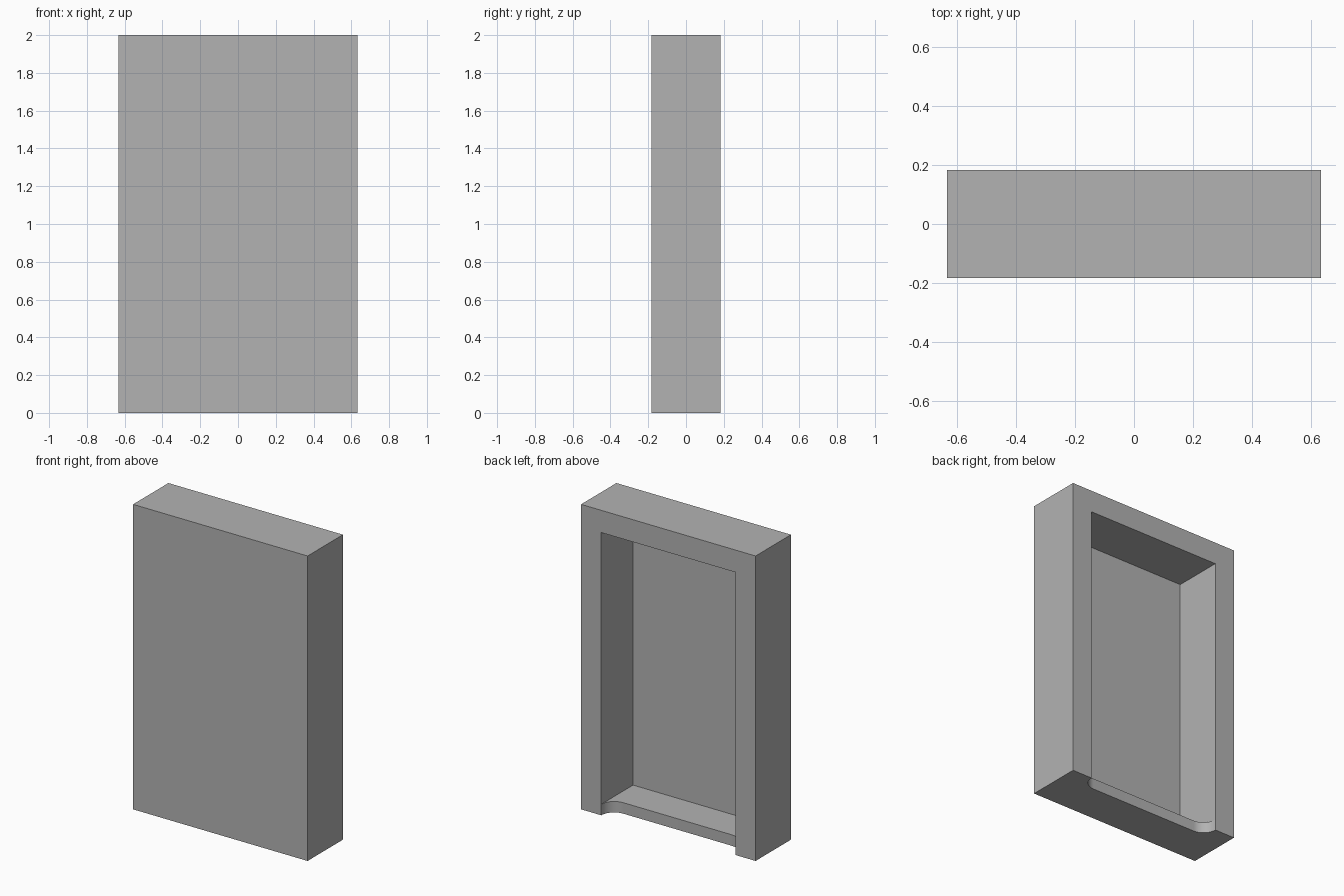
import bpy, bmesh, math

if "Cube" in bpy.data.objects:
    bpy.data.objects.remove(bpy.data.objects["Cube"], do_unlink=True)

WIDTH, DEPTH, HEIGHT = 1.266, 0.366, 2.0
BORDER, PANEL, SILL = 0.146, 0.036, 0.072   # rim width, front thickness, floor height
TOE = 0.094                                 # toe notch depth and corner radius
HALF_X, BACK = WIDTH / 2, DEPTH / 2
OPEN_X = HALF_X - BORDER

grey = bpy.data.materials.new("plain grey")
grey.use_nodes = True
grey.diffuse_color = (0.45, 0.45, 0.45, 1)
grey.node_tree.nodes["Principled BSDF"].inputs["Base Color"].default_value = grey.diffuse_color


def prism(name, outline, bottom, top):
    """Extrude a plan outline upward between two heights."""
    bm = bmesh.new()
    face = bm.faces.new([bm.verts.new((x, y, bottom)) for x, y in outline])
    grown = bmesh.ops.extrude_face_region(bm, geom=[face])["geom"]
    verts = [v for v in grown if isinstance(v, bmesh.types.BMVert)]
    bmesh.ops.translate(bm, verts=verts, vec=(0, 0, top - bottom))
    bmesh.ops.recalc_face_normals(bm, faces=bm.faces)
    mesh = bpy.data.meshes.new(name)
    bm.to_mesh(mesh)
    bm.free()
    mesh.materials.append(grey)
    obj = bpy.data.objects.new(name, mesh)
    bpy.context.collection.objects.link(obj)
    return obj


def rect(half_x, y0, y1):
    return [(-half_x, y0), (half_x, y0), (half_x, y1), (-half_x, y1)]


def cut(target, cutter):
    cutter.hide_render = True
    mod = target.modifiers.new(cutter.name, "BOOLEAN")
    mod.operation, mod.solver, mod.object = "DIFFERENCE", "EXACT", cutter
    bpy.context.view_layer.objects.active = target
    bpy.ops.object.modifier_apply(modifier=mod.name)
    bpy.data.objects.remove(cutter, do_unlink=True)


# Solid case with a deep recess open at the back
case = prism("recessed_case", rect(HALF_X, -BACK, BACK), 0, HEIGHT)
recess = prism("recess_cutter", rect(OPEN_X, -BACK + PANEL, BACK + 0.1), SILL, HEIGHT - BORDER)
cut(case, recess)

# Toe notch through the sill, with rounded inner corners
steps = 12
arc = [(OPEN_X - TOE + TOE * math.cos(a), BACK - TOE * math.sin(a))
       for a in (math.pi / 2 * i / steps for i in range(steps + 1))]
notch = [(OPEN_X, BACK + 0.1)] + arc
notch += [(-x, y) for x, y in reversed(notch)]
cut(case, prism("toe_notch_cutter", notch, -0.1, SILL + 0.1))

# Smooth the rounded corners only
bpy.ops.object.select_all(action="DESELECT")
case.select_set(True)
bpy.context.view_layer.objects.active = case
bpy.ops.object.shade_smooth_by_angle(angle=math.radians(30))
